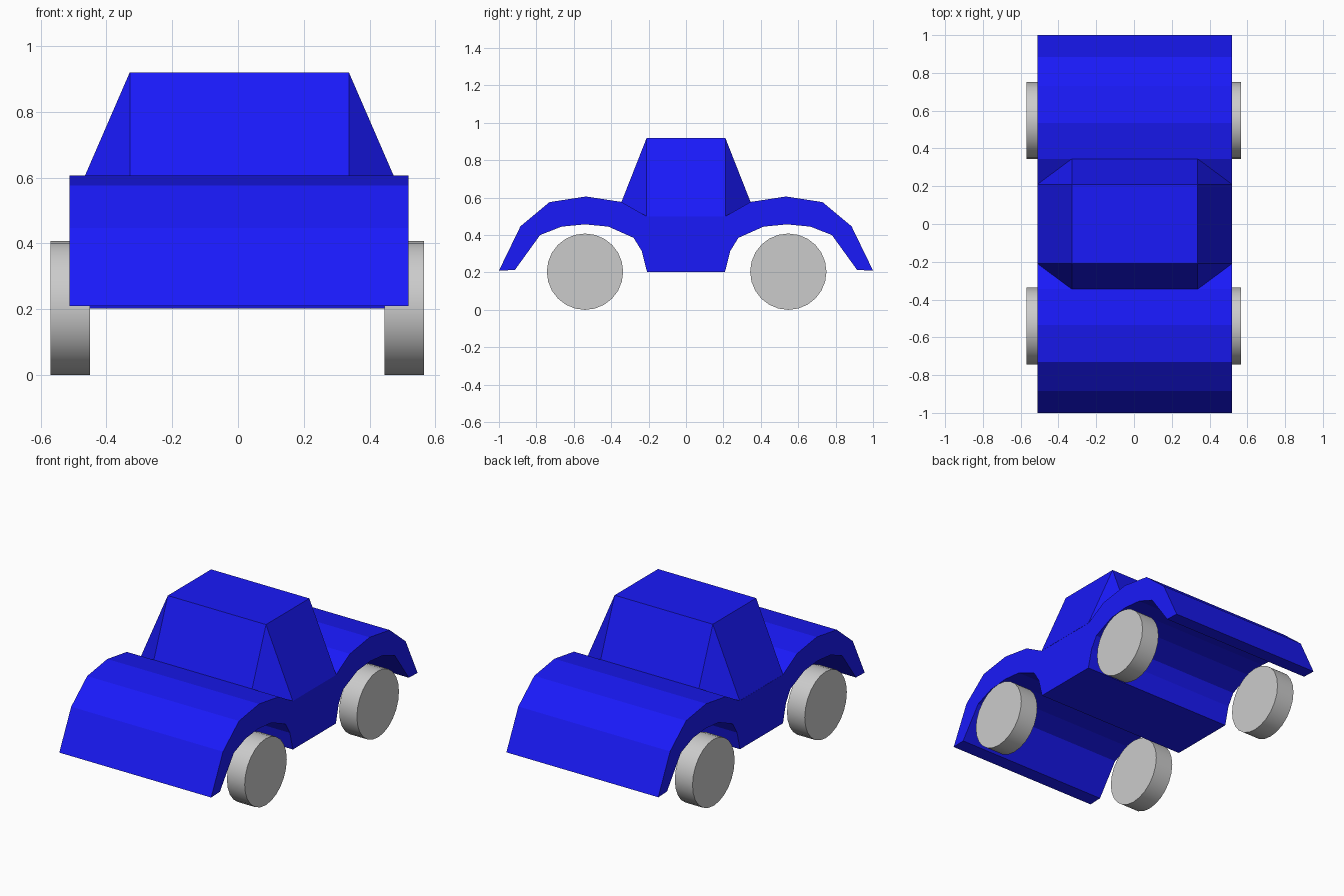
import bpy, bmesh, math

if "Cube" in bpy.data.objects:
    bpy.data.objects.remove(bpy.data.objects["Cube"])

blue = bpy.data.materials.new("blue_paint")
blue.diffuse_color = (0.01, 0.01, 0.95, 1)
blue.use_nodes = True
blue.node_tree.nodes["Principled BSDF"].inputs["Base Color"].default_value = blue.diffuse_color


def finish(bm, name, material=None):
    bmesh.ops.recalc_face_normals(bm, faces=bm.faces)
    mesh = bpy.data.meshes.new(name)
    bm.to_mesh(mesh)
    bm.free()
    obj = bpy.data.objects.new(name, mesh)
    bpy.context.collection.objects.link(obj)
    if material:
        mesh.materials.append(material)
    return obj


# Body: half side profile (y, z), mirrored front to back and extruded across x
half = [(0.21, 0.50), (0.345, 0.577), (0.535, 0.606), (0.73, 0.576),
        (0.885, 0.447), (1.0, 0.21), (0.915, 0.213), (0.78, 0.40),
        (0.665, 0.445), (0.54, 0.457), (0.415, 0.445), (0.28, 0.385),
        (0.237, 0.315), (0.208, 0.202)]
profile = half + [(-y, z) for y, z in reversed(half)]
bm = bmesh.new()
side = bm.faces.new([bm.verts.new((-0.512, y, z)) for y, z in profile])
ext = bmesh.ops.extrude_face_region(bm, geom=[side], use_keep_orig=True)
moved = [v for v in ext["geom"] if isinstance(v, bmesh.types.BMVert)]
bmesh.ops.translate(bm, verts=moved, vec=(1.03, 0, 0))
finish(bm, "body", blue)

# Cabin: hull of the roof, windscreen base and sill corners
bm = bmesh.new()
for sx in (-1, 1):
    for sy in (-1, 1):
        for x, y, z in ((0.333, 0.21, 0.92), (0.333, 0.345, 0.577), (0.515, 0.21, 0.50)):
            bm.verts.new((sx * x + 0.004, sy * y, z))
bmesh.ops.convex_hull(bm, input=bm.verts)
bmesh.ops.dissolve_limit(bm, angle_limit=0.02, verts=bm.verts, edges=bm.edges)
finish(bm, "cabin", blue)

# Wheels
for end, y in (("front", -0.54), ("rear", 0.547)):
    for hand, x in (("left", -0.51), ("right", 0.506)):
        bpy.ops.mesh.primitive_cylinder_add(
            vertices=24, radius=0.204, depth=0.12,
            location=(x, y, 0.204), rotation=(0, math.pi / 2, 0))
        bpy.context.object.name = f"{end}_{hand}_wheel"
        bpy.ops.object.shade_smooth_by_angle(angle=math.radians(30))
